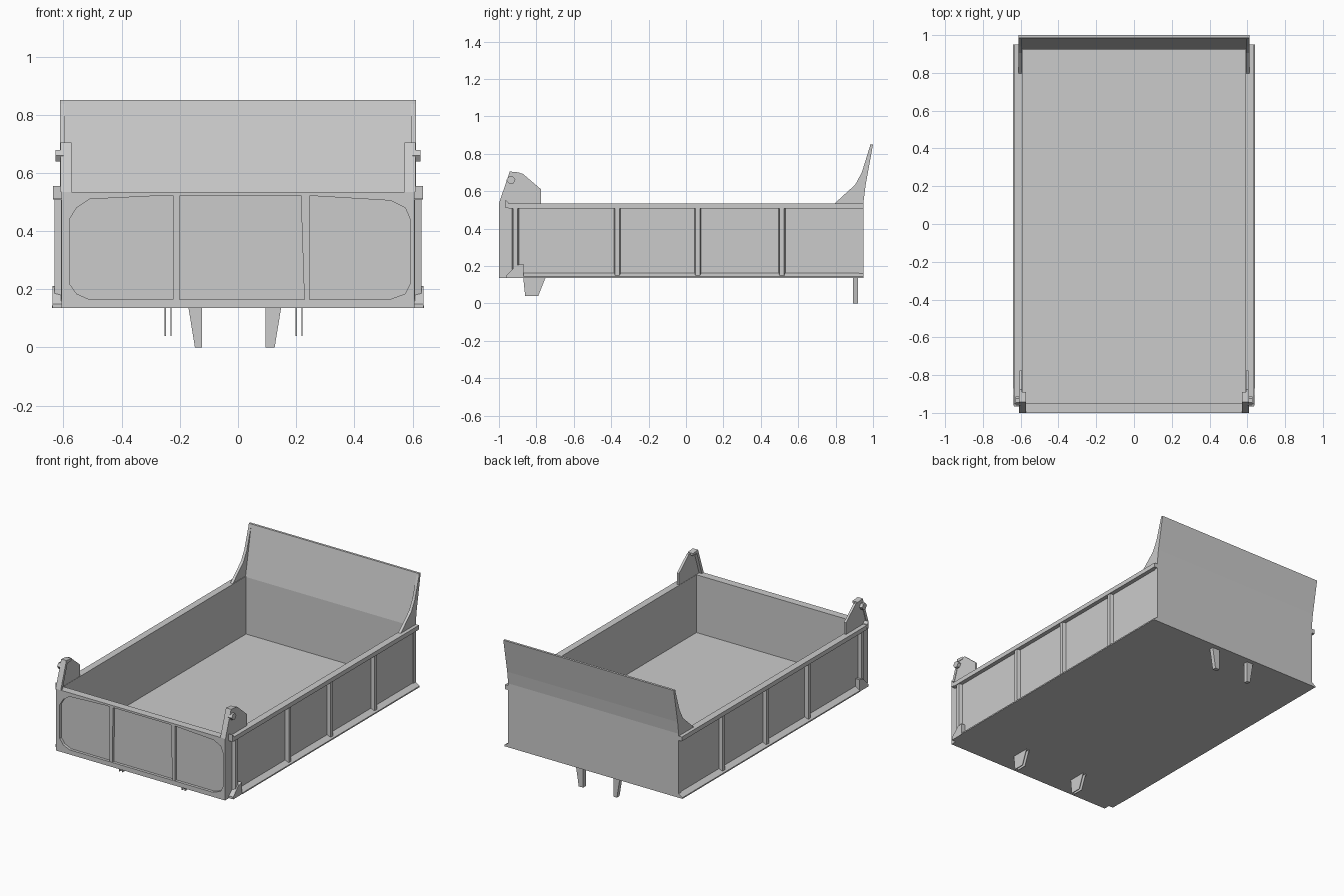
import bpy
import bmesh

cube = bpy.data.objects.get("Cube")
if cube:
    bpy.data.objects.remove(cube, do_unlink=True)

GREY = (0.6, 0.6, 0.6, 1.0)
steel = bpy.data.materials.new("grey_steel")
steel.use_nodes = True
steel.diffuse_color = GREY
steel.node_tree.nodes["Principled BSDF"].inputs["Base Color"].default_value = GREY


def prism(name, axis, profile, low, high):
    """Extrude a 2D profile along an axis; profile uses the other two axes in order."""
    bm = bmesh.new()

    def ring(t):
        verts = []
        for a, b in profile:
            co = [a, b]
            co.insert("xyz".index(axis), t)
            verts.append(bm.verts.new(co))
        return verts

    first, last = ring(low), ring(high)
    bm.faces.new(first)
    bm.faces.new(last)
    n = len(profile)
    for i in range(n):
        j = (i + 1) % n
        bm.faces.new((first[i], first[j], last[j], last[i]))
    bmesh.ops.recalc_face_normals(bm, faces=bm.faces)
    mesh = bpy.data.meshes.new(name)
    bm.to_mesh(mesh)
    bm.free()
    mesh.materials.append(steel)
    obj = bpy.data.objects.new(name, mesh)
    bpy.context.collection.objects.link(obj)
    return obj


def box(name, x, y, z):
    return prism(name, "z", [(x[0], y[0]), (x[1], y[0]), (x[1], y[1]), (x[0], y[1])], *z)


def both_sides(name, axis, profile, low, high):
    """Make the left part and its mirror image on the right."""
    prism("left_" + name, axis, profile, low, high)
    if axis == "x":
        prism("right_" + name, axis, profile, -high, -low)
    else:
        prism("right_" + name, axis, [(-a, b) for a, b in profile], low, high)


BASE, FLOOR, RIM = 0.135, 0.16, 0.535
FRONT, BACK = -0.95, 0.95

# Floor and side walls
box("floor", (-0.605, 0.605), (FRONT, BACK), (BASE, FLOOR))
both_sides("wall", "z", [(0.59, FRONT), (0.608, FRONT), (0.608, BACK), (0.59, BACK)], BASE, RIM)

# Rails along the walls
both_sides("top_rail", "y", [(0.6, 0.507), (0.635, 0.507), (0.635, RIM), (0.6, RIM)], FRONT, BACK)
both_sides("bottom_rail", "y",
           [(0.6, BASE), (0.64, BASE), (0.64, 0.143), (0.608, 0.163), (0.6, 0.163)], -0.87, BACK)

# Tapered wall ribs
for i, y in enumerate((-0.912, -0.367, 0.063, 0.513)):
    rib = [(0.6, y - 0.02), (0.63, y - 0.012), (0.63, y + 0.012), (0.6, y + 0.02)]
    both_sides(f"wall_rib_{i + 1}", "z", rib, 0.15, 0.51)

# Tailgate with a recessed panel
gate = box("tailgate", (-0.607, 0.607), (-1.0, FRONT), (BASE, RIM))
panel = [(-0.58, 0.22), (-0.555, 0.185), (-0.51, 0.165), (0.52, 0.165), (0.575, 0.185),
         (0.592, 0.22), (0.592, 0.44), (0.575, 0.48), (0.525, 0.505), (0.24, 0.522),
         (-0.26, 0.522), (-0.51, 0.51), (-0.555, 0.48), (-0.58, 0.44)]
cutter = prism("panel_cutter", "y", panel, -1.1, -0.982)
cutter.hide_render = True
cut = gate.modifiers.new("panel_recess", "BOOLEAN")
cut.operation = "DIFFERENCE"
cut.solver = "EXACT"
cut.object = cutter
bpy.context.view_layer.objects.active = gate
bpy.ops.object.modifier_apply(modifier=cut.name)
bpy.data.objects.remove(cutter, do_unlink=True)
prism("right_tailgate_rib", "y",
      [(-0.224, 0.16), (-0.202, 0.16), (-0.2, 0.525), (-0.224, 0.525)], -0.998, -0.975)
prism("left_tailgate_rib", "y",
      [(0.228, 0.16), (0.246, 0.16), (0.246, 0.525), (0.216, 0.525)], -0.998, -0.975)

# Hinge ears: thin plate, folded front flange and pin
both_sides("hinge_plate", "x",
           [(-0.998, 0.53), (-0.94, 0.7), (-0.875, 0.695), (-0.775, 0.61), (-0.775, 0.53)],
           0.592, 0.607)
both_sides("hinge_flange", "x",
           [(-1.0, RIM), (-0.942, 0.705), (-0.89, 0.7), (-0.89, 0.685), (-0.93, 0.685),
            (-0.98, RIM)], 0.573, 0.61)
both_sides("hinge_pin", "x",
           [(-0.96, 0.66), (-0.946, 0.679), (-0.925, 0.679), (-0.912, 0.66),
            (-0.925, 0.64), (-0.946, 0.64)], 0.6, 0.627)

# Latches at the tailgate corners
both_sides("latch_foot", "x",
           [(-0.96, BASE), (-0.96, 0.15), (-0.905, 0.205), (-0.87, 0.212), (-0.87, BASE)],
           0.607, 0.638)
both_sides("latch_hook", "x",
           [(-0.965, 0.51), (-0.965, 0.555), (-0.95, 0.54), (-0.945, 0.51)], 0.6, 0.636)

# Headboard leaning outward, with curved side wings
prism("headboard", "x",
      [(0.925, BASE), (BACK, BASE), (BACK, 0.55), (0.96, 0.63), (1.0, 0.85), (0.985, 0.85),
       (0.925, 0.53)], -0.612, 0.612)
both_sides("headboard_wing", "x",
           [(0.79, 0.53), (0.905, 0.635), (0.94, 0.7), (0.985, 0.845), (0.99, 0.845),
            (0.94, 0.53)], 0.594, 0.612)

# Tapered feet under the headboard
prism("right_foot", "y", [(-0.17, BASE), (-0.124, BASE), (-0.124, 0), (-0.148, 0)], 0.893, 0.92)
prism("left_foot", "y", [(0.148, BASE), (0.094, BASE), (0.094, 0), (0.126, 0)], 0.893, 0.92)

# Pivot plates under the tailgate end
pivot = [(-0.87, BASE), (-0.86, 0.04), (-0.79, 0.04), (-0.752, BASE)]
for i, x in enumerate((-0.25, -0.23, 0.2, 0.22)):
    prism(f"pivot_plate_{i + 1}", "x", pivot, x - 0.002, x + 0.002)
